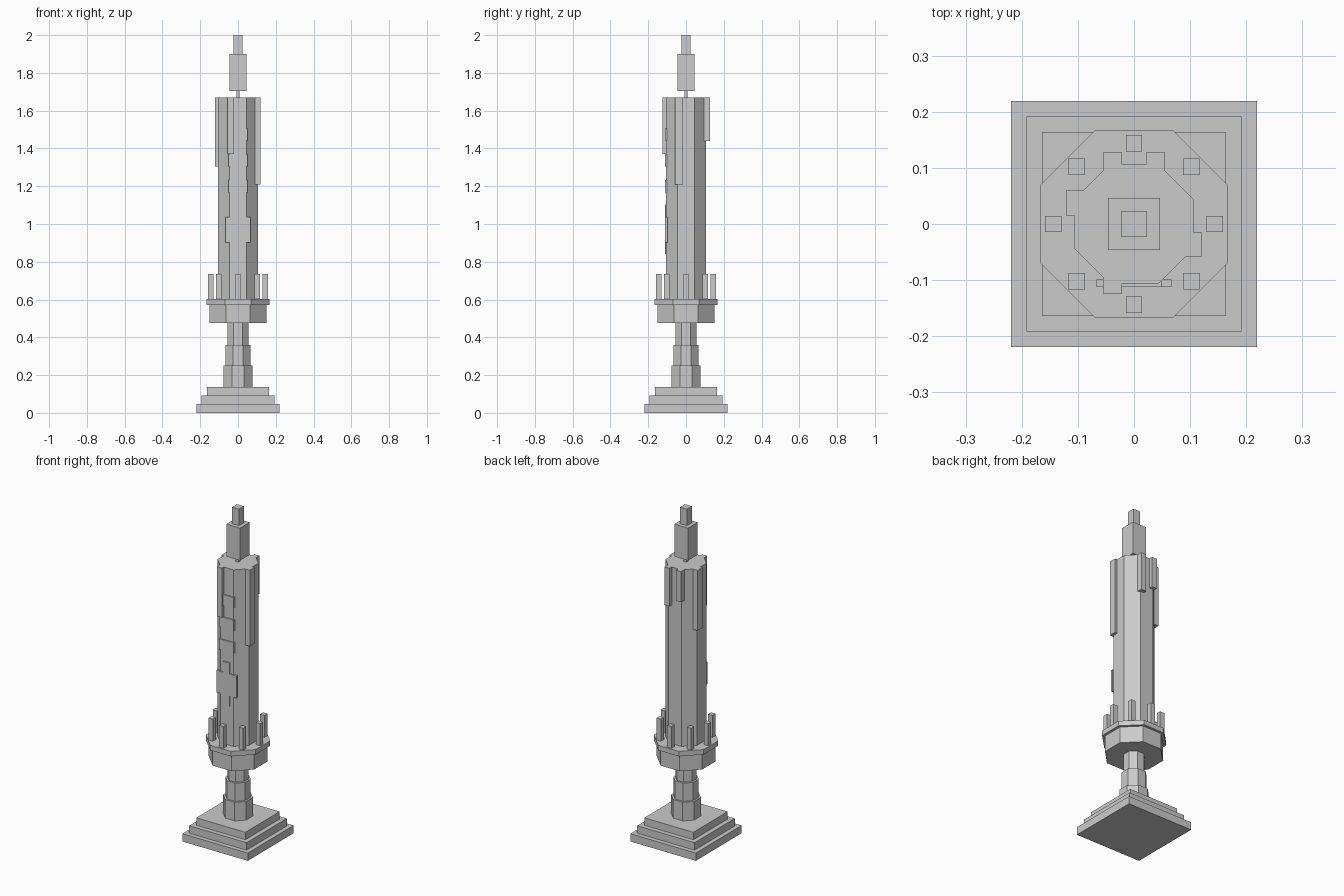
import bpy, bmesh, math
from mathutils import Matrix, Vector

if "Cube" in bpy.data.objects:
    bpy.data.objects.remove(bpy.data.objects["Cube"])

# Single flat grey
grey = bpy.data.materials.new("light_grey")
grey.use_nodes = True
grey.diffuse_color = (0.6, 0.6, 0.6, 1)
grey.node_tree.nodes["Principled BSDF"].inputs["Base Color"].default_value = (0.6, 0.6, 0.6, 1)


def finish(name, bm):
    mesh = bpy.data.meshes.new(name)
    bm.to_mesh(mesh)
    bm.free()
    mesh.materials.append(grey)
    obj = bpy.data.objects.new(name, mesh)
    bpy.context.collection.objects.link(obj)
    return obj


def box(name, x, y, z):
    """Box given as (low, high) pairs on each axis."""
    bm = bmesh.new()
    spans = (x, y, z)
    centre = Vector([(a + b) / 2 for a, b in spans])
    size = Vector([b - a for a, b in spans])
    bmesh.ops.create_cube(bm, size=1, matrix=Matrix.Translation(centre) @ Matrix.Diagonal(size).to_4x4())
    return finish(name, bm)


def square(name, half, z):
    return box(name, (-half, half), (-half, half), z)


def octagon(name, half, z):
    """Eight-sided prism with flat sides facing the axes."""
    bm = bmesh.new()
    radius = half / math.cos(math.pi / 8)
    place = Matrix.Translation((0, 0, sum(z) / 2)) @ Matrix.Rotation(math.pi / 8, 4, "Z")
    bmesh.ops.create_cone(bm, cap_ends=True, segments=8, radius1=radius, radius2=radius,
                          depth=z[1] - z[0], matrix=place)
    return finish(name, bm)


# Stepped square base
square("base_lower_step", 0.219, (0, 0.047))
square("base_middle_step", 0.192, (0.047, 0.092))
square("base_upper_step", 0.164, (0.092, 0.137))

# Stem narrowing upwards, then cup and dish
octagon("stem_lower", 0.077, (0.137, 0.25))
octagon("stem_middle", 0.066, (0.25, 0.36))
octagon("stem_upper", 0.055, (0.36, 0.475))
octagon("cup", 0.152, (0.475, 0.572))
octagon("dish", 0.167, (0.572, 0.602))

# Ring of pegs standing on the dish
for i in range(8):
    a = i * math.pi / 4
    x, y, h = 0.144 * math.cos(a), 0.144 * math.sin(a), 0.0145
    box(f"peg_{i + 1}", (x - h, x + h), (y - h, y + h), (0.602, 0.735))

# Candle, wick and flame
TOP = 1.67
octagon("candle", 0.106, (0.602, TOP))
square("wick", 0.009, (TOP, 1.704))
square("flame_lower", 0.046, (1.704, 1.9))
square("flame_tip", 0.023, (1.9, 2.0))

# Wax drips hanging from the rim
box("drip_right", (-0.121, -0.07), (0.015, 0.061), (1.305, TOP))
box("drip_left", (0.07, 0.12), (-0.059, -0.015), (1.21, TOP))
box("drip_front", (-0.055, -0.021), (-0.124, -0.07), (1.37, TOP))
box("drip_back_left", (0.021, 0.055), (0.07, 0.127), (1.44, TOP))
box("drip_back_right", (-0.055, -0.021), (0.07, 0.127), (1.485, TOP))

# Raised cross and three bars on the front
relief = (-0.112, -0.099)
box("cross_post", (-0.021, 0.021), relief, (0.84, 1.102))
box("cross_arms", (-0.067, 0.067), relief, (0.903, 1.036))
for i in range(3):
    z = 1.167 + i * 0.137
    box(f"front_bar_{i + 1}", (-0.049, 0.049), relief, (z, z + 0.065))
